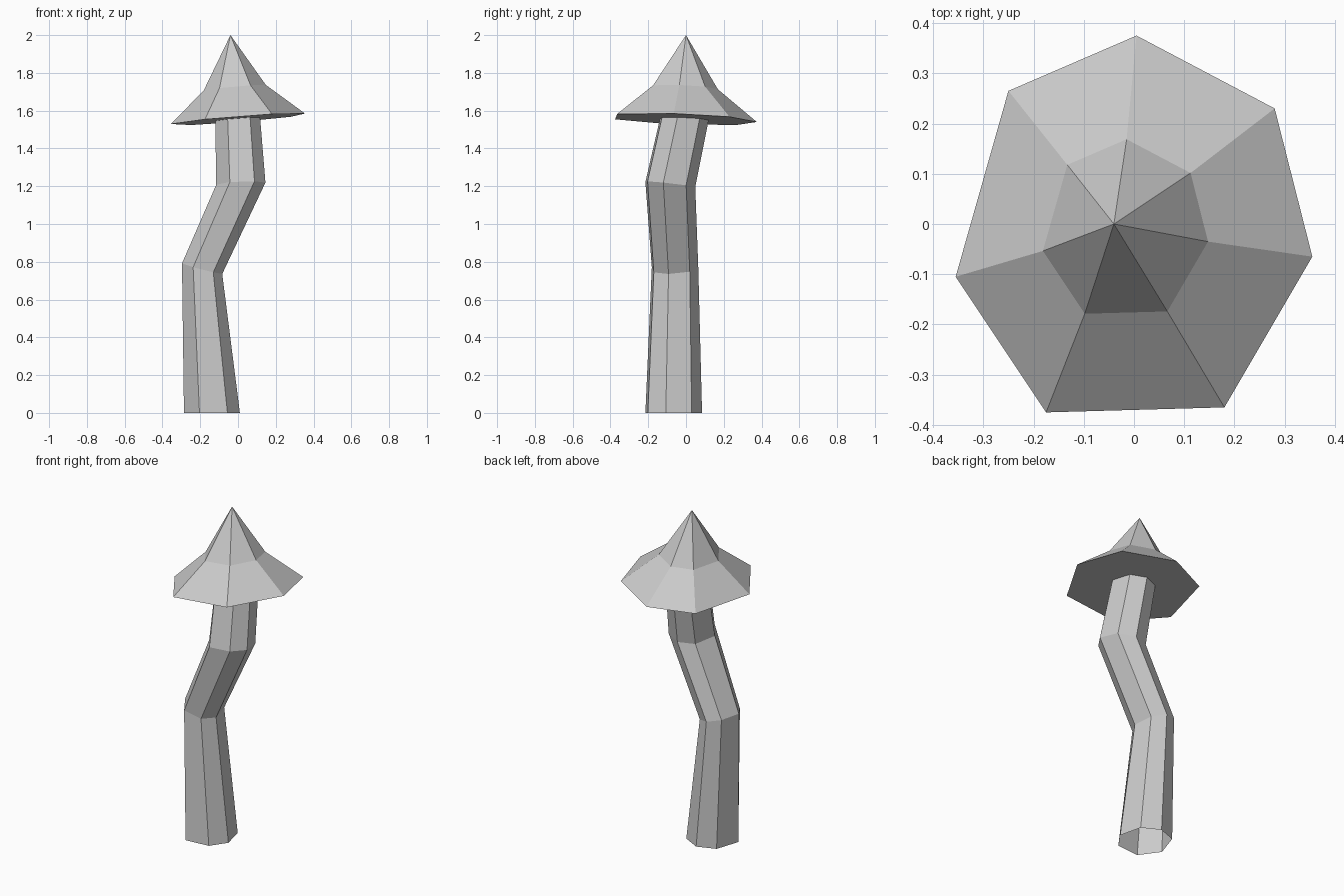
import bpy
import bmesh
from mathutils import Vector

cube = bpy.data.objects.get("Cube")
if cube:
    bpy.data.objects.remove(cube, do_unlink=True)

grey = bpy.data.materials.new("plain grey")
grey.use_nodes = True
colour = (0.6, 0.6, 0.6, 1)
grey.diffuse_color = colour
grey.node_tree.nodes["Principled BSDF"].inputs["Base Color"].default_value = colour

# Slightly uneven seven-sided outlines, clockwise from the back
CAP = [(0.005, 0.375), (0.28, 0.23), (0.355, -0.065), (0.18, -0.365),
       (-0.175, -0.375), (-0.355, -0.105), (-0.25, 0.265)]
STEM = [(0.01, 0.15), (0.115, 0.095), (0.148, -0.042), (0.082, -0.137),
        (-0.066, -0.15), (-0.148, -0.035), (-0.1, 0.11)]


def ring(bm, outline, centre, scale, tilt):
    """Scaled outline lying in a plane sloped by tilt along x and y."""
    verts = []
    for x, y in outline:
        dx, dy = x * scale[0], y * scale[1]
        offset = Vector((dx, dy, dx * tilt[0] + dy * tilt[1]))
        verts.append(bm.verts.new(Vector(centre) + offset))
    return verts


def bridge(bm, low, high):
    for i in range(len(low)):
        j = (i + 1) % len(low)
        bm.faces.new((low[i], high[i], high[j], low[j]))


def finish(bm, name):
    bmesh.ops.recalc_face_normals(bm, faces=bm.faces)
    mesh = bpy.data.meshes.new(name)
    bm.to_mesh(mesh)
    bm.free()
    mesh.materials.append(grey)
    bpy.context.collection.objects.link(bpy.data.objects.new(name, mesh))


# Crooked stem, an open tube of mitred rings
bm = bmesh.new()
sections = [((-0.138, -0.065, 0), (1, 1), (0, 0)),
            ((-0.19, -0.058, 0.765), (0.72, 0.82), (-0.26, 0.05)),
            ((0.015, -0.083, 1.21), (0.88, 0.88), (0.04, -0.11)),
            ((-0.002, -0.008, 1.56), (0.8, 0.86), (0.08, -0.04))]
rings = [ring(bm, STEM, *section) for section in sections]
for low, high in zip(rings, rings[1:]):
    bridge(bm, low, high)
finish(bm, "stem")

# Pointed cap with a flared brim and a flat underside
bm = bmesh.new()
brim = ring(bm, CAP, (0, 0, 1.554), (1, 1), (0.08, -0.038))
crown = ring(bm, CAP, (-0.017, -0.005, 1.72), (0.463, 0.463), (0.09, -0.04))
bridge(bm, brim, crown)
tip = bm.verts.new((-0.04, 0, 2))
for i in range(len(crown)):
    bm.faces.new((crown[i], tip, crown[(i + 1) % len(crown)]))
bm.faces.new(brim)
finish(bm, "cap")
